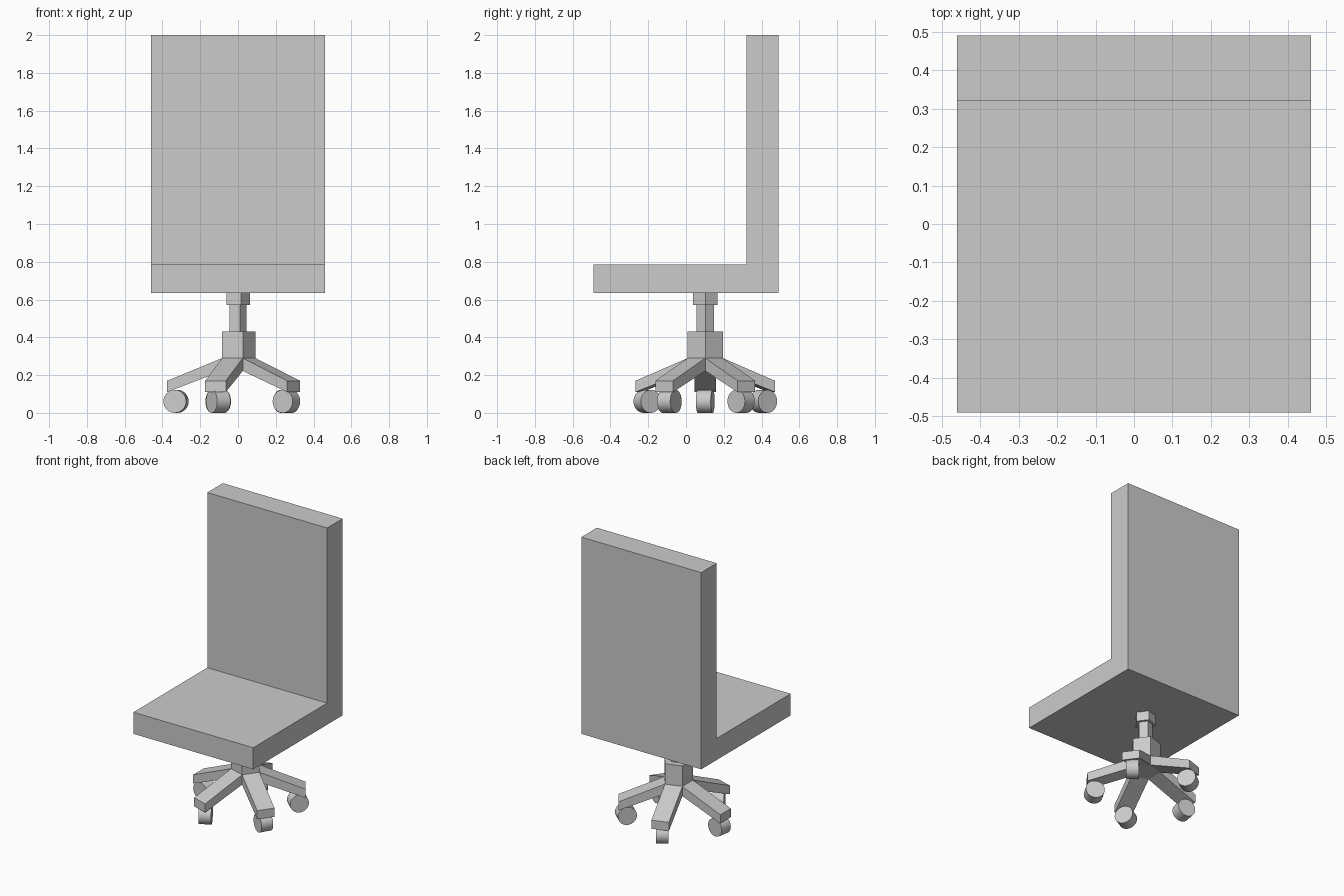
import bpy
from math import radians, cos, sin, pi
from mathutils import Matrix, Vector

if "Cube" in bpy.data.objects:
    bpy.data.objects.remove(bpy.data.objects["Cube"])

HUB = Vector((-0.005, 0.102, 0))


def extrude_profile(name, pts, width):
    """Extrude a closed (u, z) profile symmetrically along local y."""
    n = len(pts)
    verts = [(u, s * width / 2, z) for s in (-1, 1) for u, z in pts]
    faces = [tuple(range(n)), tuple(range(2 * n - 1, n - 1, -1))]
    faces += [(i, i + n, (i + 1) % n + n, (i + 1) % n) for i in range(n)]
    mesh = bpy.data.meshes.new(name)
    mesh.from_pydata(verts, [], faces)
    ob = bpy.data.objects.new(name, mesh)
    bpy.context.collection.objects.link(ob)
    # consistent outward normals
    import bmesh
    bm = bmesh.new()
    bm.from_mesh(mesh)
    bmesh.ops.recalc_face_normals(bm, faces=bm.faces)
    bm.to_mesh(mesh)
    bm.free()
    return ob


def prism(name, radius, z0, z1):
    """Five-sided column section with one corner pointing to +x."""
    bpy.ops.mesh.primitive_cylinder_add(vertices=5, radius=radius, depth=z1 - z0)
    ob = bpy.context.object
    ob.name = name
    # the primitive's first corner points to +y, so turn it to +x
    ob.data.transform(Matrix.Rotation(-pi / 2, 4, 'Z'))
    ob.location = HUB + Vector((0, 0, (z0 + z1) / 2))


# Seat and backrest as one L-shaped profile
seat = extrude_profile("seat_and_back", [
    (-0.49, 0.635), (0.49, 0.635), (0.49, 2.0),
    (0.32, 2.0), (0.32, 0.785), (-0.49, 0.785)], 0.92)
seat.rotation_euler.z = pi / 2

# Central column: hub, post and collar under the seat
prism("hub", 0.098, 0.222, 0.432)
prism("post", 0.05, 0.432, 0.57)
prism("collar", 0.069, 0.57, 0.636)

# Five sloping legs, each with a swivelled caster wheel (leg angle, axle angle)
for i, (leg_deg, axle_deg) in enumerate(
        [(36, 139), (108, 35), (180, 80), (252, 29), (324, 60)], 1):
    a = radians(leg_deg)
    leg = extrude_profile(f"leg_{i}", [
        (0.079, 0.29), (0.37, 0.17), (0.37, 0.11), (0.079, 0.222)], 0.115)
    leg.location = HUB
    leg.rotation_euler.z = a

    bpy.ops.mesh.primitive_cylinder_add(
        vertices=32, radius=0.061, depth=0.08,
        location=HUB + Vector((0.323 * cos(a), 0.323 * sin(a), 0.061)),
        rotation=(0, pi / 2, radians(axle_deg)))
    bpy.context.object.name = f"caster_wheel_{i}"
    bpy.ops.object.shade_smooth_by_angle(angle=radians(35))
